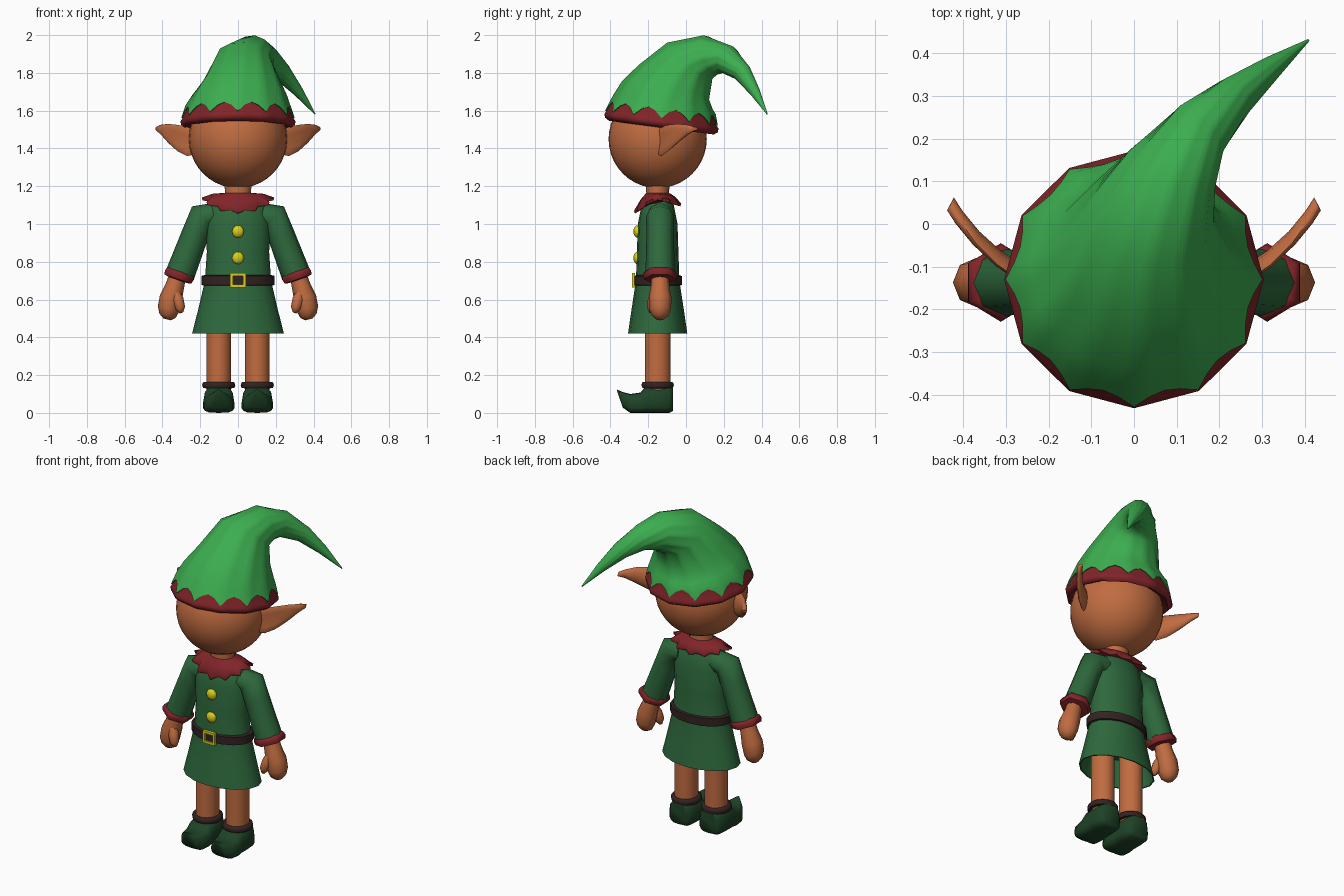
import bpy, bmesh, math
from mathutils import Vector

cube = bpy.data.objects.get("Cube")
if cube:
    bpy.data.objects.remove(cube, do_unlink=True)


def material(name, r, g, b):
    m = bpy.data.materials.new(name)
    m.use_nodes = True
    m.diffuse_color = (r, g, b, 1)
    m.node_tree.nodes["Principled BSDF"].inputs["Base Color"].default_value = (r, g, b, 1)
    return m


SKIN = material("skin", .53, .15, .052)
BRIGHT = material("bright green", .045, .42, .08)
GREEN = material("tunic green", .027, .14, .046)
DARK = material("shoe green", .013, .055, .02)
RED = material("trim red", .22, .018, .022)
BELT = material("belt brown", .034, .016, .016)
YELLOW = material("yellow", .7, .62, .01)

CY = -.15  # depth of the body axis


def finish(name, bm, mats, mirror=False, smooth=True):
    bmesh.ops.recalc_face_normals(bm, faces=bm.faces[:])
    mesh = bpy.data.meshes.new(name)
    bm.to_mesh(mesh)
    bm.free()
    obj = bpy.data.objects.new(name, mesh)
    bpy.context.collection.objects.link(obj)
    for m in mats:
        mesh.materials.append(m)
    if smooth:
        bpy.ops.object.select_all(action='DESELECT')
        obj.select_set(True)
        bpy.context.view_layer.objects.active = obj
        bpy.ops.object.shade_smooth_by_angle(angle=math.radians(65))
    if mirror:
        obj.modifiers.new("mirror", 'MIRROR').use_mirror_merge = False
    return obj


def loft(name, rings, mats, mirror=False, band_mat=lambda i: 0):
    """Skin a list of point rings and cap both ends."""
    bm = bmesh.new()
    vs = [[bm.verts.new(p) for p in ring] for ring in rings]
    n = len(vs[0])
    for i in range(len(vs) - 1):
        for j in range(n):
            k = (j + 1) % n
            f = bm.faces.new((vs[i][j], vs[i][k], vs[i + 1][k], vs[i + 1][j]))
            f.material_index = band_mat(i)
    bm.faces.new(vs[0]).material_index = band_mat(0)
    bm.faces.new(vs[-1]).material_index = band_mat(len(vs) - 2)
    return finish(name, bm, mats, mirror)


def angles(n):
    return [math.tau * i / n for i in range(n)]


def oval(rx, ry, z, n=16, x=0, y=CY):
    return [(x + rx * math.cos(a), y + ry * math.sin(a), z) for a in angles(n)]


def tilted(c, r, normal, n=6, ref=(0, 1, 0)):
    """Ring around a point, square to the given direction."""
    nv = Vector(normal).normalized()
    e2 = nv.cross(Vector(ref)).normalized()
    e1 = e2.cross(nv)
    return [Vector(c) + r * (math.cos(a) * e1 + math.sin(a) * e2) for a in angles(n)]


def ball(name, c, r, mats, scale=(1, 1, 1), u=32, v=20):
    bm = bmesh.new()
    bmesh.ops.create_uvsphere(bm, u_segments=u, v_segments=v, radius=r)
    for p in bm.verts:
        p.co = Vector(c) + Vector([a * s for a, s in zip(p.co, scale)])
    return finish(name, bm, mats)


# Head and neck
ball("head", (0, CY, 1.45), .26, [SKIN])
loft("neck", [oval(.075, .065, 1.08), oval(.068, .06, 1.16), oval(.075, .065, 1.25)], [SKIN])

# Ears: cupped sections sweeping outward and back
ear = [(.22, -.155, 1.49, 1.37), (.27, -.13, 1.515, 1.36), (.32, -.095, 1.525, 1.385),
       (.37, -.045, 1.53, 1.43), (.41, .01, 1.525, 1.475), (.43, .045, 1.515, 1.495)]
sections = []
for x, y, top, low in ear:
    mid, half = (top + low) / 2, (top - low) / 2
    ring = []
    for a in angles(12):
        cup = .25 * half * (1 - math.sin(a) ** 2)
        ring.append((x - .008 * math.cos(a), y + .015 * math.cos(a) + cup, mid + half * math.sin(a)))
    sections.append(ring)
loft("ear", sections, [SKIN], mirror=True)

# Hat: rolled red brim with a scalloped edge, then a bent green cone
N = 48
step = math.pi / 6


def faceted(ring, c):
    out = []
    for a, p in zip(angles(N), ring):
        k = math.cos(step / 2) / math.cos(a % step - step / 2)
        out.append(Vector(c) + (p - Vector(c)) * k)
    return out


def hat_ring(c, r, normal):
    return faceted(tilted(c, r, normal, N, (1, 0, 0)), c)


brim = (0, .13, 1)
rings = [hat_ring((0, -.13, z), r, brim)
         for r, z in [(.235, 1.535), (.28, 1.51), (.302, 1.525), (.304, 1.545), (.294, 1.56)]]
for grow in (0, .007):
    low = hat_ring((0, -.13, 1.56), .294 + grow, brim)
    high = hat_ring((0, -.125, 1.612), .279 + grow, brim)
    rings.append([p.lerp(q, abs(math.sin(6 * a))) for a, p, q in zip(angles(N), low, high)])
for c, r, n in [((0, -.115, 1.63), .277, (0, .18, 1)),
                ((.008, -.1, 1.68), .252, (0, .3, 1)),
                ((.02, -.065, 1.75), .208, (0, .18, .37)),
                ((.035, .02, 1.865), .153, (.05, .19, .24)),
                ((.09, .13, 1.895), .11, (.1, .21, .075)),
                ((.155, .22, 1.87), .076, (.15, .14, -.06)),
                ((.235, .298, 1.8), .05, (.12, .1, -.13)),
                ((.32, .365, 1.7), .028, (.09, .07, -.12)),
                ((.408, .43, 1.582), .003, (.09, .07, -.12))]:
    rings.append(hat_ring(c, r, n))
loft("hat", rings, [RED, BRIGHT], band_mat=lambda i: 1 if i >= 5 else 0)

# Tunic with a flared, hollow skirt
body = [(.09, .065, 1.135), (.15, .085, 1.1), (.17, .105, 1.0), (.165, .11, .85), (.175, .115, .7),
        (.21, .138, .55), (.243, .157, .42), (.235, .15, .42), (.195, .125, .58)]
loft("tunic", [oval(*b) for b in body], [GREEN])

# Zigzag collar, lower at the front
def collar_ring(rx, ry, z, spike, drop):
    pts = []
    for i, a in enumerate(angles(24)):
        k = 1 if i % 2 == 0 else spike
        slope = drop * abs(math.sin(a)) ** 1.5 * (1 if math.sin(a) < 0 else .45)
        pts.append((rx * k * math.cos(a), CY + ry * k * math.sin(a), z - slope * k))
    return pts


loft("collar", [collar_ring(.07, .06, 1.13, 1, 0), collar_ring(.07, .06, 1.165, 1, 0),
                collar_ring(.135, .09, 1.16, 1, .03), collar_ring(.192, .125, 1.14, .8, .07),
                collar_ring(.188, .12, 1.125, .8, .07)], [RED])

# Belt, buckle frame and buttons
loft("belt", [oval(.175, .11, .672), oval(.193, .128, .677), oval(.193, .128, .725),
              oval(.175, .11, .73)], [BELT])
bm = bmesh.new()
for x, z, w, h in [(-.035, .702, .015, .075), (.035, .702, .015, .075),
                   (0, .672, .085, .015), (0, .732, .085, .015)]:
    made = bmesh.ops.create_cube(bm, size=1)
    for p in made["verts"]:
        p.co = Vector((x + p.co.x * w, -.278 + p.co.y * .018, z + p.co.z * h))
finish("buckle", bm, [YELLOW], smooth=False)
for name, z in (("upper_button", .96), ("lower_button", .82)):
    ball(name, (0, -.257, z), .033, [YELLOW], (1, .65, 1), 10, 8)

# Sleeves, cuffs, hands and thumbs
AY = -.137
down = (.33, 0, -.94)
loft("sleeve", [tilted((.11, AY, 1.05), .065, (1, 0, -.1), 8),
                tilted((.19, AY, 1.04), .075, (.7, 0, -.7), 8),
                tilted((.225, AY, .95), .072, down, 8),
                tilted((.308, AY, .73), .078, down, 8)], [GREEN], mirror=True)
axis = Vector(down).normalized()
loft("cuff", [tilted(Vector((.312, AY, .727)) + axis * d, r, axis)
              for d, r in [(-.024, .07), (-.02, .086), (0, .092), (.02, .086), (.024, .06)]],
     [RED], mirror=True)
loft("hand", [tilted((x, AY, z), r, (.25, 0, -.97), 8)
              for x, z, r in [(.318, .73, .045), (.335, .67, .05), (.355, .61, .06),
                              (.368, .55, .058), (.373, .515, .045), (.376, .495, .02)]],
     [SKIN], mirror=True)
loft("thumb", [tilted((x, y, z), r, (-.3, -.15, -.9), 8)
               for x, y, z, r in [(.335, -.155, .645, .025), (.318, -.172, .6, .03),
                                  (.305, -.182, .555, .026), (.3, -.185, .53, .01)]],
     [SKIN], mirror=True)

# Legs and ankle bands
LX = .102
loft("leg", [oval(.066, .07, z, 14, LX) for z in (.12, .62)], [SKIN], mirror=True)
loft("ankle_band", [oval(r, r, z, 14, LX) for r, z in
                    [(.065, .13), (.083, .132), (.088, .147), (.083, .162), (.065, .165)]],
     [BELT], mirror=True)

# Shoes with curled toes, lofted heel to toe
shoe = [(-.07, .055, .01, .14), (-.09, .074, 0, .14), (-.15, .08, 0, .14), (-.215, .08, 0, .14),
        (-.24, .083, 0, .108), (-.295, .075, 0, .1), (-.335, .05, .028, .11), (-.365, .006, .117, .124)]
sections = []
for y, w, low, top in shoe:
    ring = []
    for a in angles(16):
        c, s = math.cos(a), math.sin(a)
        px = math.copysign(abs(c) ** .6, c) * w * (1 - .1 * s)
        pz = math.copysign(abs(s) ** .6, s) * (top - low) / 2
        ring.append((LX + px, y, (low + top) / 2 + pz))
    sections.append(ring)
loft("shoe", sections, [DARK], mirror=True)
